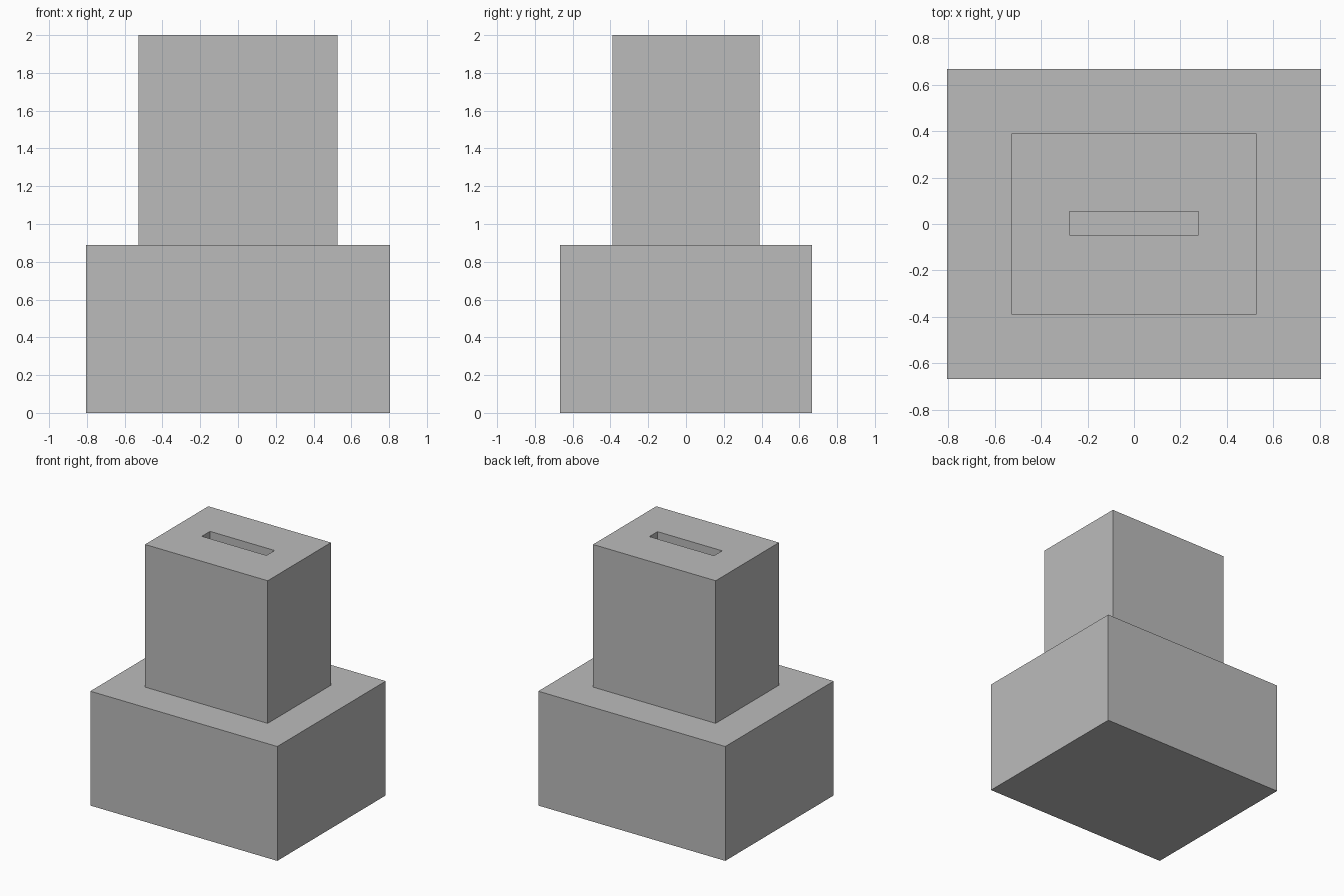
import bpy
import bmesh
from mathutils import Matrix, Vector

default = bpy.data.objects.get("Cube")
if default:
    bpy.data.objects.remove(default, do_unlink=True)

# Single plain grey
grey = bpy.data.materials.new("plain_grey")
grey.use_nodes = True
colour = (0.5, 0.5, 0.5, 1)
grey.diffuse_color = colour
grey.node_tree.nodes["Principled BSDF"].inputs["Base Color"].default_value = colour


def make_block(name, width, depth, bottom, top):
    """Flat-sided block centred on x and y, spanning bottom to top."""
    bm = bmesh.new()
    size = Vector((width, depth, top - bottom))
    place = Matrix.Translation((0, 0, (bottom + top) / 2)) @ Matrix.Diagonal(size.to_4d())
    bmesh.ops.create_cube(bm, size=1, matrix=place)
    mesh = bpy.data.meshes.new(name)
    bm.to_mesh(mesh)
    bm.free()
    mesh.materials.append(grey)
    obj = bpy.data.objects.new(name, mesh)
    bpy.context.collection.objects.link(obj)
    return obj


def sink_slot(obj, x_half, y_min, y_max, sink):
    """Inset the top face to a rectangle and push it down as a pocket."""
    bm = bmesh.new()
    bm.from_mesh(obj.data)
    top = max(bm.faces, key=lambda f: f.calc_center_median().z)
    bmesh.ops.inset_region(bm, faces=[top], thickness=0.1)
    for v in top.verts:
        v.co.x = x_half if v.co.x > 0 else -x_half
        v.co.y = y_max if v.co.y > 0 else y_min
    # Extrude the pocket walls downward
    pocket = bmesh.ops.extrude_discrete_faces(bm, faces=[top])["faces"][0]
    bmesh.ops.translate(bm, verts=pocket.verts, vec=(0, 0, -sink))
    bmesh.ops.recalc_face_normals(bm, faces=bm.faces)
    bm.to_mesh(obj.data)
    bm.free()


# Wide lower block
make_block("base_block", 1.61, 1.333, 0, 0.89)

# Narrower upper block with a slot in its top
upper = make_block("upper_block", 1.056, 0.778, 0.89, 2)
sink_slot(upper, 0.278, -0.047, 0.053, 0.28)
